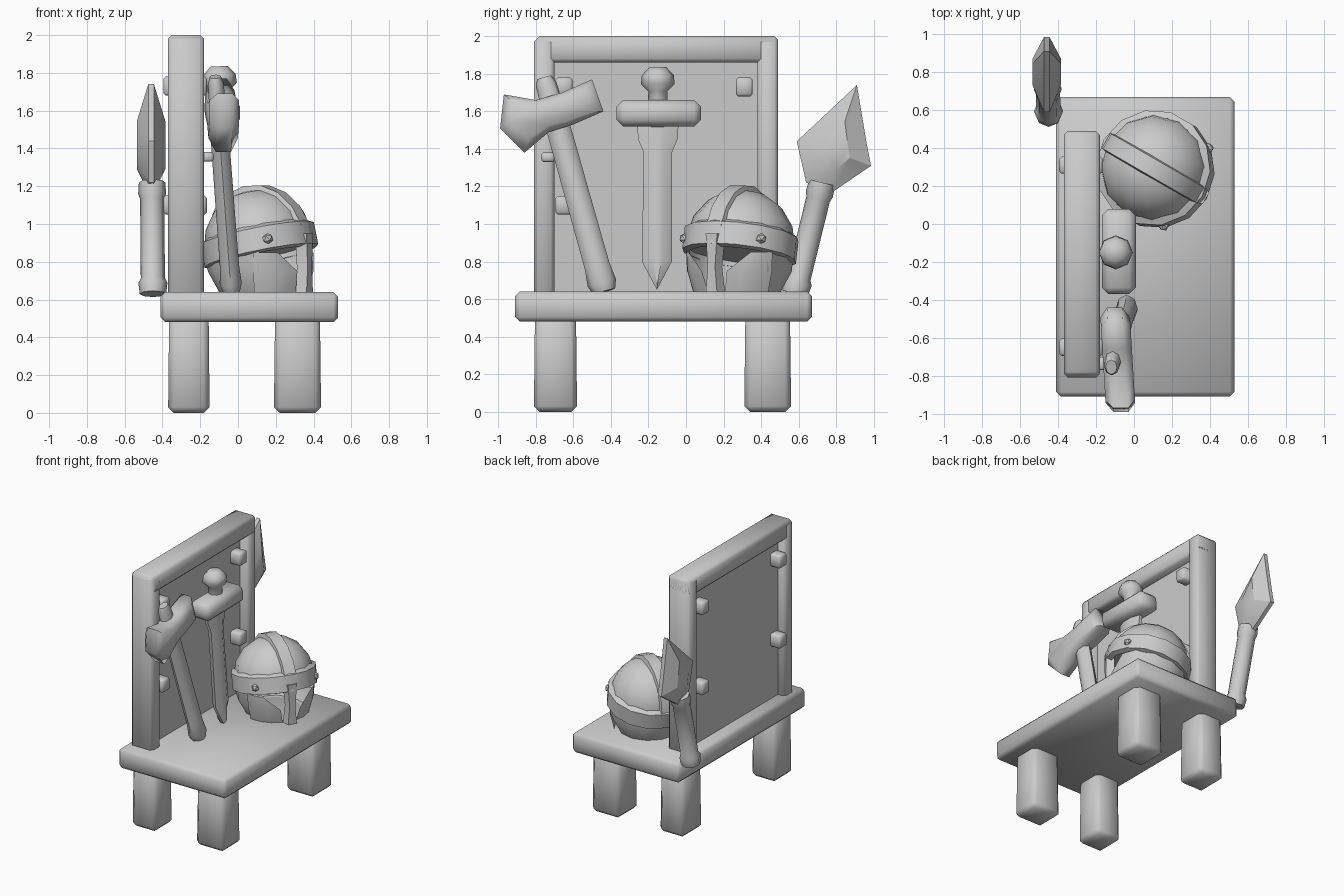
import bpy, bmesh, math
from mathutils import Vector, Matrix

if "Cube" in bpy.data.objects:
    bpy.data.objects.remove(bpy.data.objects["Cube"])


def finish(name, bm, bevel=0.0, angle=55):
    bmesh.ops.recalc_face_normals(bm, faces=bm.faces)
    if bevel:
        bmesh.ops.bevel(bm, geom=bm.edges[:], offset=bevel, segments=1, affect='EDGES', profile=0.5)
    me = bpy.data.meshes.new(name)
    bm.to_mesh(me)
    bm.free()
    ob = bpy.data.objects.new(name, me)
    bpy.context.collection.objects.link(ob)
    bpy.ops.object.select_all(action='DESELECT')
    ob.select_set(True)
    bpy.context.view_layer.objects.active = ob
    bpy.ops.object.shade_smooth_by_angle(angle=math.radians(angle))
    return ob


def loft(bm, rings, closed=True, caps=True):
    vs = [[bm.verts.new(p) for p in r] for r in rings]
    n = len(vs[0])
    for a, b in zip(vs, vs[1:]):
        for i in range(n if closed else n - 1):
            j = (i + 1) % n
            bm.faces.new((a[i], a[j], b[j], b[i]))
    if caps:
        bm.faces.new(vs[0])
        bm.faces.new(vs[-1])


def block(name, lo, hi, bevel=0.025, taper=1.0):
    """Box between two corners; taper scales the top end."""
    cx, cy = (lo[0] + hi[0]) / 2, (lo[1] + hi[1]) / 2
    hx, hy = (hi[0] - lo[0]) / 2, (hi[1] - lo[1]) / 2
    bm = bmesh.new()
    loft(bm, [[(cx + sx * hx * t, cy + sy * hy * t, z)
               for sx, sy in ((-1, -1), (1, -1), (1, 1), (-1, 1))]
              for z, t in ((lo[2], 1), (hi[2], taper))])
    return finish(name, bm, bevel)


def rod(name, a, b, profile, sides=8, flat=1.0):
    """Bar along a-b, profile = (fraction, radius) pairs; flat scales it in x."""
    a, b = Vector(a), Vector(b)
    d = (b - a).normalized()
    u = Vector((1, 0, 0)) - d * d.x
    u.normalize()
    v = d.cross(u)
    bm = bmesh.new()
    loft(bm, [[a.lerp(b, t) + u * r * flat * math.cos(k * math.tau / sides)
               + v * r * math.sin(k * math.tau / sides) for k in range(sides)]
              for t, r in profile])
    return finish(name, bm)


def lens(name, poly, x0, half, rim, sy, sz, lean_y=0.0, lean_z=0.0, angle=30):
    """Outline in y-z with a thin rim, swelling to +-half at a scaled inner outline."""
    cy = sum(p[0] for p in poly) / len(poly)
    cz = sum(p[1] for p in poly) / len(poly)

    def ring(dx, ky, kz):
        pts = [(cy + (y - cy) * ky, cz + (z - cz) * kz) for y, z in poly]
        return [(x0 + dx + lean_y * (y - cy) + lean_z * (z - cz), y, z) for y, z in pts]
    bm = bmesh.new()
    loft(bm, [ring(-half, sy, sz), ring(-rim, 1, 1), ring(rim, 1, 1), ring(half, sy, sz)])
    return finish(name, bm, 0, angle)


# Bench: slab and four chunky legs
block("seat", (-0.41, -0.91, 0.48), (0.53, 0.67, 0.64), 0.025)
for xn, x0, x1 in (("back", -0.37, -0.15), ("front", 0.19, 0.44)):
    for yn, y0, y1 in (("near", -0.81, -0.58), ("far", 0.31, 0.56)):
        block(f"{xn}_leg_{yn}", (x0, y0, 0), (x1, y1, 0.52), 0.03, 0.95)

# Upright board with frame
block("frame_post_near", (-0.37, -0.81, 0.6), (-0.18, -0.70, 1.99), 0.02)
block("frame_post_far", (-0.37, 0.38, 0.6), (-0.18, 0.49, 1.99), 0.02)
block("frame_top_rail", (-0.37, -0.80, 1.86), (-0.18, 0.49, 2.0), 0.02)
block("back_panel", (-0.31, -0.72, 0.6), (-0.25, 0.40, 1.88), 0)

# Wooden pegs through the board
for i, (y, z) in enumerate([(0.31, 1.73), (0.31, 1.10), (-0.65, 1.73), (-0.65, 1.10)]):
    block(f"peg_{i}", (-0.395, y - 0.045, z - 0.05), (-0.165, y + 0.045, z + 0.05), 0.012)
block("axe_hook", (-0.2, -0.77, 1.33), (-0.13, -0.70, 1.38), 0.01)

# Sword leaning point-down against the board
lens("sword_blade", [(-0.26, 1.53), (-0.255, 1.45), (-0.225, 1.38), (-0.235, 0.80), (-0.155, 0.65),
                     (-0.075, 0.80), (-0.075, 1.38), (-0.045, 1.45), (-0.04, 1.53)],
     -0.075, 0.04, 0.012, 0.3, 0.96, 0, -0.08)
block("sword_guard", (-0.17, -0.37, 1.52), (0.01, 0.08, 1.66), 0.035)
rod("sword_grip", (-0.09, -0.15, 1.62), (-0.10, -0.15, 1.835),
    [(0, 0.055), (0.4, 0.05), (0.58, 0.09), (0.8, 0.085), (1, 0.045)])

# Axe leaning beside it
lens("axe_head", [(-0.97, 1.69), (-0.80, 1.66), (-0.66, 1.70), (-0.50, 1.77), (-0.44, 1.60),
                  (-0.60, 1.53), (-0.73, 1.49), (-0.86, 1.38), (-0.99, 1.51)],
     -0.085, 0.078, 0.04, 0.82, 0.65, -0.06, 0, 60)
rod("axe_handle", (-0.12, -0.755, 1.78), (-0.035, -0.435, 0.64),
    [(0, 0.04), (0.03, 0.055), (0.25, 0.065), (0.88, 0.068), (0.96, 0.078), (1, 0.06)], 8, 0.75)

# Spear behind the far corner
rod("spear_shaft", (-0.45, 0.58, 0.63), (-0.455, 0.725, 1.22),
    [(0, 0.07), (0.1, 0.077), (0.14, 0.064), (0.85, 0.064), (0.9, 0.074), (1, 0.07)])
lens("spear_head", [(0.91, 1.74), (0.59, 1.44), (0.64, 1.22), (0.78, 1.17), (0.985, 1.31), (0.96, 1.44)],
     -0.46, 0.075, 0.015, 0.35, 0.45)

# Helmet, built facing +x, then turned; upper parts also tilt back
level = Matrix.Translation((0.12, 0.285, 0.85)) @ Matrix.Rotation(math.radians(-30), 4, 'Z')
place = level @ Matrix.Rotation(math.radians(-13), 4, 'Y')


def arc(r, z, a0, a1, n, closed=False):
    return [(r * math.cos(a), r * math.sin(a), z) for a in
            (math.radians(a0 + (a1 - a0) * i / (n if closed else n - 1)) for i in range(n))]


def put(name, bm, m):
    bm.transform(m)
    return finish(name, bm, 0, 40)


bm = bmesh.new()  # dome
loft(bm, [arc(r, z, 0, 360, 12, True) for r, z in
          ((0.285, 0.0), (0.285, 0.08), (0.265, 0.17), (0.20, 0.26), (0.11, 0.315), (0.03, 0.33))])
put("helmet_dome", bm, place)

bm = bmesh.new()  # brow band
loft(bm, [arc(r, z, 0, 360, 14, True) for r, z in
          ((0.27, -0.03), (0.308, -0.02), (0.308, 0.10), (0.27, 0.12))], caps=False)
put("helmet_band", bm, place)

bm = bmesh.new()  # crest strip over the top
loft(bm, [[(r * 0.90 * math.cos(a), w, r * math.sin(a) + 0.02)
           for r, w in ((0.28, -0.06), (0.34, -0.045), (0.34, 0.045), (0.28, 0.06))]
          for a in (math.radians(10 + 20 * i) for i in range(9))])
put("helmet_crest", bm, place)

bm = bmesh.new()  # neck guard wrapping the back
loft(bm, [arc(r, z, 62, 298, 9) for r, z in
          ((0.24, 0.04), (0.285, 0.04), (0.28, -0.10), (0.22, -0.21), (0.19, -0.21))], False, False)
put("helmet_neck_guard", bm, level)

for s, side in ((1, "left"), (-1, "right")):
    bm = bmesh.new()  # cheek plate
    loft(bm, [arc(r, z, s * a, s * 68, 4) for r, z, a in
              ((0.26, 0.0, 42), (0.285, 0.0, 42), (0.28, -0.10, 16),
               (0.25, -0.21, 12), (0.21, -0.21, 12))], False, False)
    put(f"helmet_cheek_{side}", bm, level)
    bm = bmesh.new()  # rivet
    bmesh.ops.create_icosphere(bm, subdivisions=1, radius=0.03,
                               matrix=Matrix.Translation((0.19, s * 0.235, 0.03)))
    put(f"helmet_rivet_{side}", bm, place)

bm = bmesh.new()  # nose bar
loft(bm, [[(x + 0.24, y, z) for x, y in ((0, -w), (0.06, -w * 0.7), (0.06, w * 0.7), (0, w))]
          for z, w in ((0.10, 0.05), (-0.08, 0.032), (-0.22, 0.05))])
put("helmet_nose_bar", bm, level)
